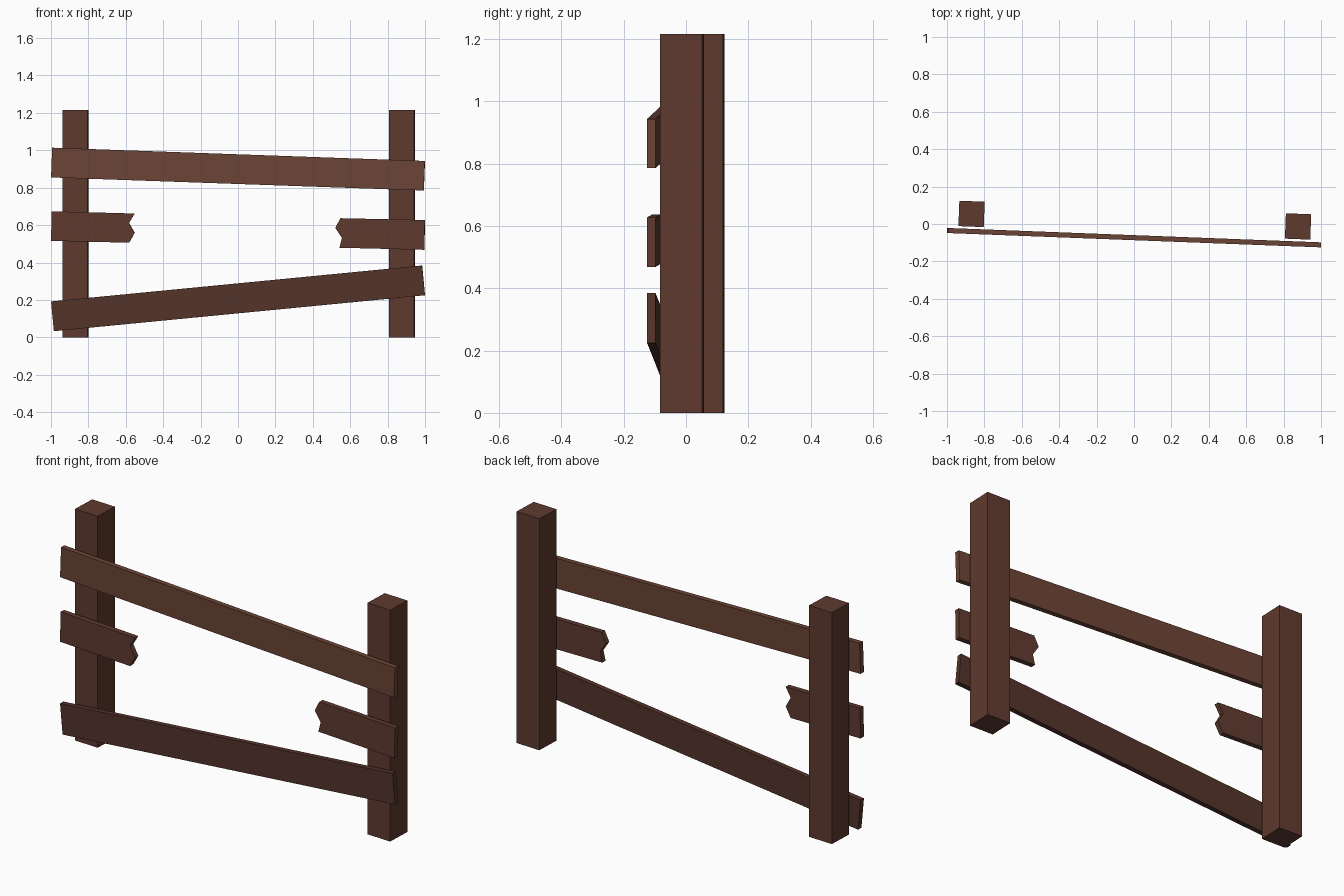
import bpy, bmesh, math
from mathutils import Matrix

if "Cube" in bpy.data.objects:
    bpy.data.objects.remove(bpy.data.objects["Cube"])

YAW = Matrix.Rotation(math.radians(-2.2), 4, 'Z')   # whole fence is turned slightly


def material(name, rgb):
    m = bpy.data.materials.new(name)
    m.diffuse_color = (*rgb, 1)
    m.use_nodes = True
    m.node_tree.nodes["Principled BSDF"].inputs["Base Color"].default_value = m.diffuse_color
    return m


def board(name, outline, y0, y1, mat):
    """Extrude an x-z outline from y0 to y1, then turn it with the fence."""
    bm = bmesh.new()
    face = bm.faces.new([bm.verts.new((x, y0, z)) for x, z in outline])
    ext = bmesh.ops.extrude_face_region(bm, geom=[face])
    moved = [v for v in ext['geom'] if isinstance(v, bmesh.types.BMVert)]
    bmesh.ops.translate(bm, verts=moved, vec=(0, y1 - y0, 0))
    bmesh.ops.recalc_face_normals(bm, faces=bm.faces)
    bm.transform(YAW)
    me = bpy.data.meshes.new(name)
    bm.to_mesh(me)
    bm.free()
    me.materials.append(mat)
    ob = bpy.data.objects.new(name, me)
    bpy.context.collection.objects.link(ob)


post_wood = material("post_wood", (0.115, 0.042, 0.028))
rail_wood = material("rail_wood", (0.15, 0.058, 0.036))
low_wood = material("low_rail_wood", (0.09, 0.034, 0.023))

# Two square posts
W, H = 0.0678, 1.215
for side, x in (("left", -0.87), ("right", 0.877)):
    board(f"{side}_post", [(x - W, 0), (x + W, 0), (x + W, H), (x - W, H)],
          0.0205 - W, 0.0205 + W, post_wood)

# Rails on the front: two full planks and a broken middle one
rails = {
    "top_rail": ([(-1, .855), (.994, .785), (1, .943), (-.994, 1.014)], rail_wood),
    "bottom_rail": ([(-.985, .033), (1, .225), (.985, .384), (-1, .192)], low_wood),
    "broken_rail_left": ([(-1, .516), (-.583, .506), (-.553, .559), (-.583, .612),
                          (-.553, .662), (-.997, .674)], post_wood),
    "broken_rail_right": ([(.997, .468), (.543, .479), (.556, .532), (.521, .585),
                           (.548, .637), (1, .627)], post_wood),
}
for name, (outline, mat) in rails.items():
    board(name, [(x + 0.003, z) for x, z in outline], -0.0866, -0.0596, mat)
